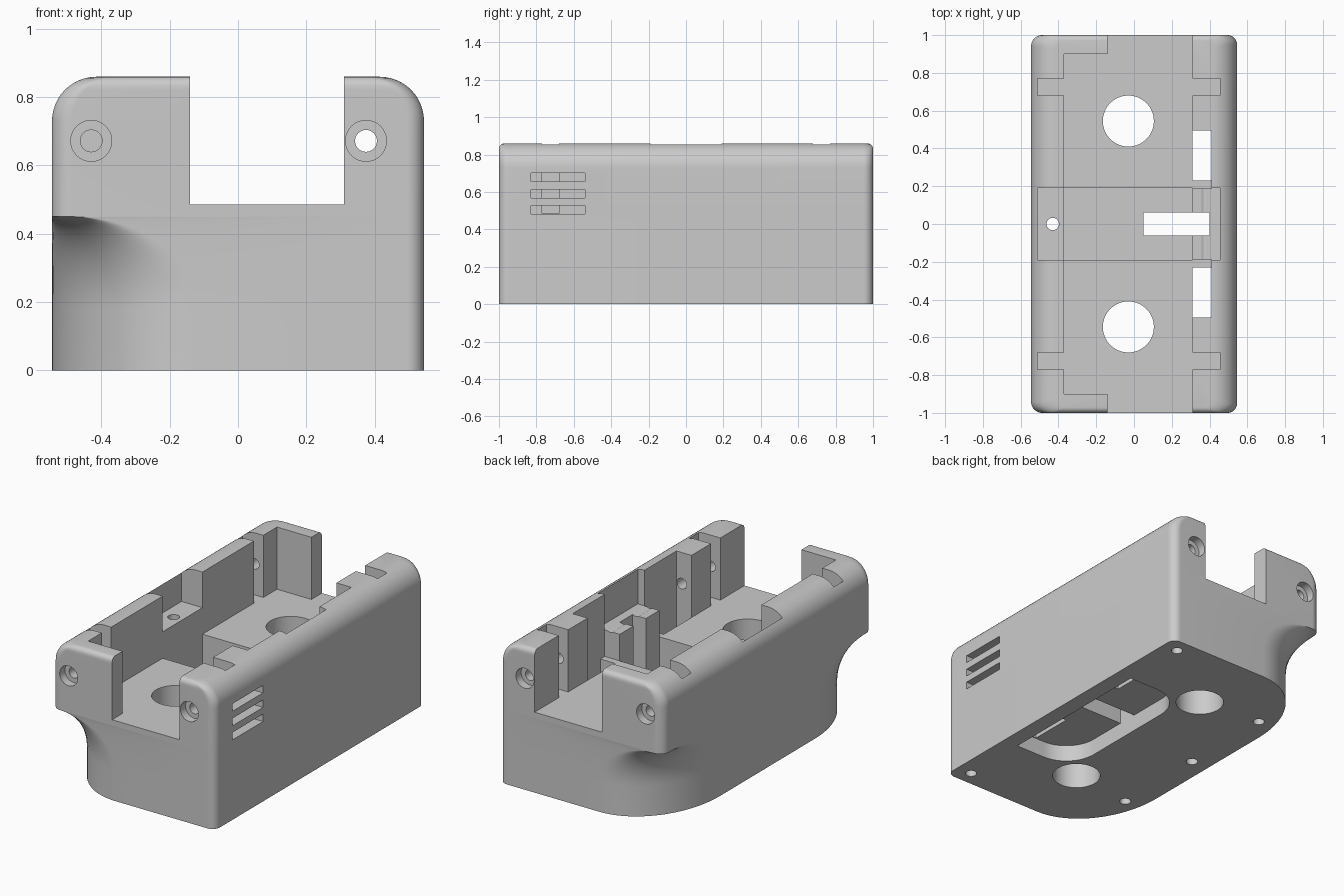
import bpy, bmesh, math
from mathutils import Matrix

if "Cube" in bpy.data.objects:
    bpy.data.objects.remove(bpy.data.objects["Cube"])

HX, HY, TOP = 0.545, 1.0, 0.86
FLOOR, SHELF = 0.485, 0.645

grey = bpy.data.materials.new("plain grey")
grey.diffuse_color = (0.6, 0.6, 0.6, 1)
grey.use_nodes = True
grey.node_tree.nodes["Principled BSDF"].inputs["Base Color"].default_value = grey.diffuse_color


def make_object(name, bm):
    bmesh.ops.recalc_face_normals(bm, faces=bm.faces)
    mesh = bpy.data.meshes.new(name)
    bm.to_mesh(mesh)
    bm.free()
    mesh.materials.append(grey)
    ob = bpy.data.objects.new(name, mesh)
    bpy.context.collection.objects.link(ob)
    return ob


def loft(name, rings):
    """Skin a stack of closed rings and cap both ends."""
    bm = bmesh.new()
    rows = [[bm.verts.new(p) for p in ring] for ring in rings]
    n = len(rows[0])
    for a, b in zip(rows, rows[1:]):
        for i in range(n):
            j = (i + 1) % n
            bm.faces.new((a[i], a[j], b[j], b[i]))
    bm.faces.new(rows[0][::-1])
    bm.faces.new(rows[-1])
    return make_object(name, bm)


def outline(z, ix=0.0, iy=0.0, f=1.0):
    """Rounded plan; f=0 gives the wide left corners, f=1 the full box."""
    hx, hy = HX - ix, HY - iy
    wide = (0.425 + (0.06 - 0.425) * f, 0.55 + (0.06 - 0.55) * f)
    pts = []
    for sx, sy, start in ((1, -1, -90), (1, 1, 0), (-1, 1, 90), (-1, -1, 180)):
        rx, ry = wide if sx < 0 else (0.05, 0.05)
        for k in range(21):
            a = math.radians(start + 90 * k / 20)
            pts.append((sx * (hx - rx) + rx * math.cos(a),
                        sy * (hy - ry) + ry * math.sin(a), z))
    return pts


# Body: narrow foot, cove under the left corners, box, rounded top edge
rings = [outline(0, f=0)]
for k in range(15):
    a = math.radians(90 * k / 14)
    rings.append(outline(0.18 + 0.27 * math.sin(a), f=1 - math.cos(a)))
for k in range(13):
    a = math.radians(90 * k / 12)
    z = 0.73 + 0.13 * math.sin(a)
    t = min(1.0, max(0.0, (z - 0.83) / 0.03))
    rings.append(outline(z, 0.13 * (1 - math.cos(a)), 0.03 * (1 - math.sqrt(1 - t * t))))
body = loft("housing_body", rings)


def cut(cutter):
    cutter.hide_render = True
    mod = body.modifiers.new("cut", 'BOOLEAN')
    mod.operation, mod.solver, mod.object = 'DIFFERENCE', 'EXACT', cutter
    bpy.context.view_layer.objects.active = body
    bpy.ops.object.modifier_apply(modifier=mod.name)
    bpy.data.objects.remove(cutter)


def cut_box(x0, x1, y0, y1, z0, z1=1.0):
    corners = ((x0, y0), (x1, y0), (x1, y1), (x0, y1))
    cut(loft("cutter", [[(x, y, z) for x, y in corners] for z in (z0, z1)]))


def cut_hole(axis, a, b, lo, hi, r, n=40):
    """Round hole along y (a=x, b=z) or along z (a=x, b=y)."""
    bm = bmesh.new()
    mid = (lo + hi) / 2
    if axis == 'Y':
        m = Matrix.Translation((a, mid, b)) @ Matrix.Rotation(math.pi / 2, 4, 'X')
    else:
        m = Matrix.Translation((a, b, mid))
    bmesh.ops.create_cone(bm, cap_ends=True, segments=n, radius1=r, radius2=r,
                          depth=hi - lo, matrix=m)
    cut(make_object("cutter", bm))


# Main tray and the open channel through both ends
cut_box(-0.37, 0.31, -0.9, 0.9, FLOOR)
cut_box(-0.14, 0.31, -1.1, 1.1, FLOOR)

# Middle pocket: deep centre, side shelves
cut_box(-0.51, 0.455, -0.19, 0.19, SHELF)
cut_box(-0.37, 0.31, -0.19, 0.19, 0.25)

# Recess under the floor, rounded on its inner side
r = 0.2
plan = [(0.445, -0.5), (0.445, 0.5)]
for sy, start in ((1, 90), (-1, 180)):
    for k in range(13):
        a = math.radians(start + 90 * k / 12)
        plan.append((0.05 + r + r * math.cos(a), sy * (0.5 - r) + r * math.sin(a)))
cut(loft("cutter", [[(x, y, z) for x, y in plan] for z in (-0.1, 0.1)]))

# Slot between the posts, open to the recess
cut_box(0.05, 0.40, -0.06, 0.06, 0.05)

for s in (-1, 1):
    def span(a, b):
        return tuple(sorted((s * a, s * b)))
    # nut notches in both side walls
    cut_box(-0.51, 0.455, *span(0.68, 0.77), FLOOR)
    # side slots in the right wall, open to the recess
    cut_box(0.31, 0.41, *span(0.189, 0.495), FLOOR)
    cut_box(0.31, 0.41, *span(0.23, 0.495), 0.05)
    # large round floor holes
    cut_hole('Z', -0.03, s * 0.545, -0.1, 0.7, 0.135, 64)
    # end screws with counterbores
    for x in (-0.43, 0.375):
        cut_hole('Y', x, 0.672, *span(0.95, 1.1), 0.06)
    cut_hole('Y', -0.43, 0.672, *span(0.6, 1.1), 0.032)
    # blind screw holes underneath
    cut_hole('Z', -0.43, s * 0.59, -0.1, 0.25, 0.032)
    cut_hole('Z', 0.445, s * 0.91, -0.1, 0.25, 0.032)

# Right screw line runs the whole length; shelf hole runs down through the foot
cut_hole('Y', 0.375, 0.672, -1.1, 1.1, 0.032)
cut_hole('Z', -0.43, 0.0, -0.1, 0.75, 0.033)

# Three vents on the right side
for z in (0.482, 0.567, 0.655):
    cut_box(0.45, 0.7, -0.83, -0.54, z, z + 0.045)

# Smooth shading with sharp edges kept
bpy.ops.object.select_all(action='DESELECT')
body.select_set(True)
bpy.context.view_layer.objects.active = body
bpy.ops.object.shade_smooth_by_angle(angle=math.radians(30))
